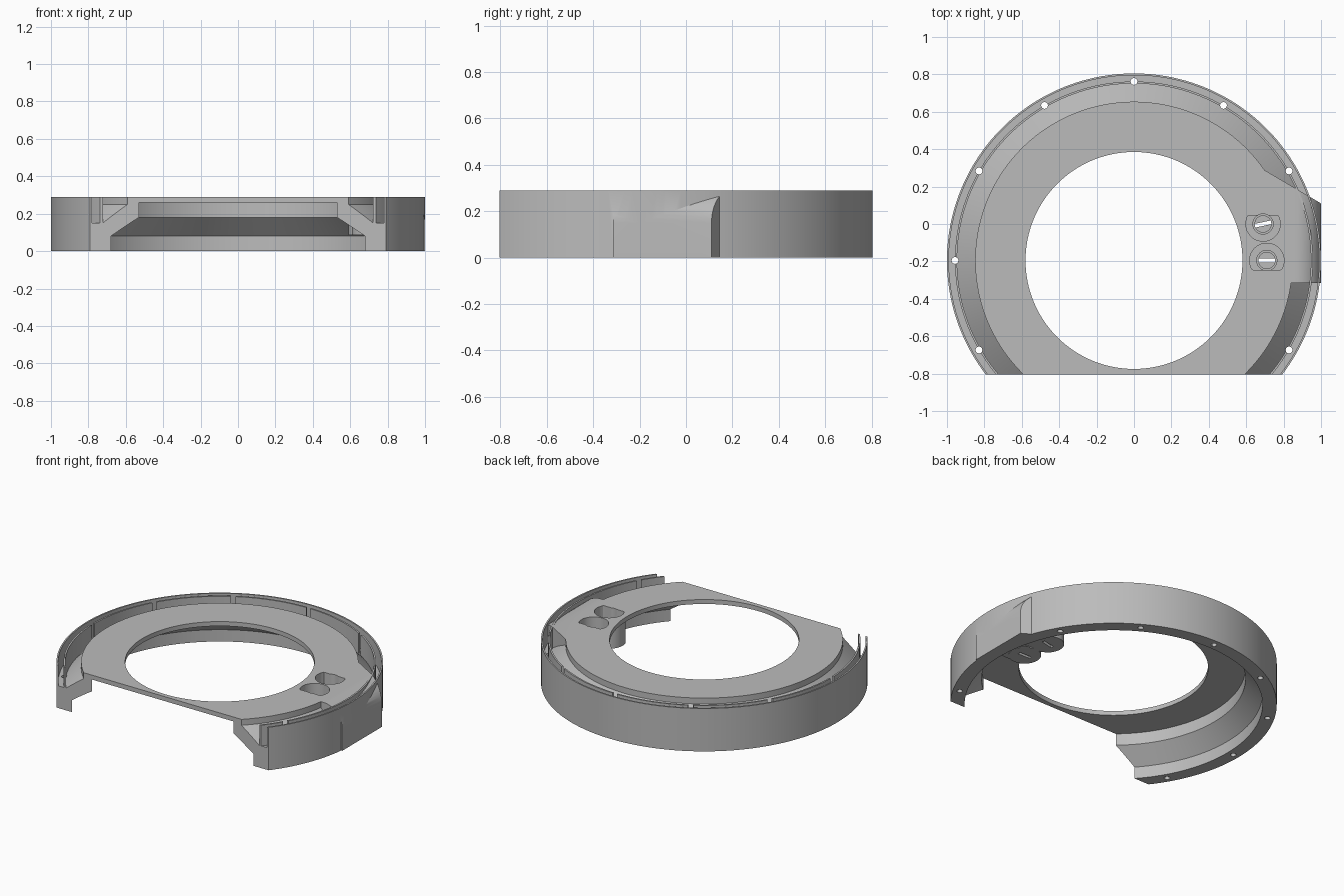
import bpy, bmesh
from math import sin, cos, pi, radians
from mathutils import Matrix

if "Cube" in bpy.data.objects:
    bpy.data.objects.remove(bpy.data.objects["Cube"], do_unlink=True)

CY = -0.195      # ring centre in y
TOP = 0.29

grey = bpy.data.materials.new("plain grey")
grey.use_nodes = True
grey.diffuse_color = (0.5, 0.5, 0.5, 1)
grey.node_tree.nodes["Principled BSDF"].inputs["Base Color"].default_value = (0.5, 0.5, 0.5, 1)


def finish(name, bm):
    bmesh.ops.recalc_face_normals(bm, faces=bm.faces[:])
    mesh = bpy.data.meshes.new(name)
    bm.to_mesh(mesh)
    bm.free()
    mesh.materials.append(grey)
    ob = bpy.data.objects.new(name, mesh)
    bpy.context.collection.objects.link(ob)
    return ob


def lathe(name, profile, steps=180):
    """Closed (radius, z) profile turned about the ring axis."""
    bm = bmesh.new()
    rings = []
    for i in range(steps):
        a = 2 * pi * i / steps
        rings.append([bm.verts.new((r * cos(a), CY + r * sin(a), z)) for r, z in profile])
    n = len(profile)
    for i in range(steps):
        p, q = rings[i], rings[(i + 1) % steps]
        for j in range(n):
            k = (j + 1) % n
            bm.faces.new((p[j], q[j], q[k], p[k]))
    return finish(name, bm)


def prism(name, points, z0, z1, round_x=None, radius=0.0):
    """Extruded outline; the top edge lying at round_x can be rounded."""
    bm = bmesh.new()
    low = [bm.verts.new((x, y, z0)) for x, y in points]
    high = [bm.verts.new((x, y, z1)) for x, y in points]
    bm.faces.new(low[::-1])
    bm.faces.new(high)
    n = len(points)
    for i in range(n):
        k = (i + 1) % n
        bm.faces.new((low[i], low[k], high[k], high[i]))
    if round_x is not None:
        edges = [e for e in bm.edges
                 if all(abs(v.co.x - round_x) < 1e-4 and v.co.z > z1 - 1e-4 for v in e.verts)]
        bmesh.ops.bevel(bm, geom=edges, offset=radius, segments=12, profile=0.5, affect='EDGES')
    return finish(name, bm)


def circle(x, y, r, steps=48, low=-9, high=9):
    """Circle outline, with y clamped to make a flat side."""
    pts = [(x + r * cos(2 * pi * i / steps), y + r * sin(2 * pi * i / steps)) for i in range(steps)]
    return [(px, min(high, max(low, py))) for px, py in pts]


def bar(x, y, length, width, angle=0.0):
    rot = Matrix.Rotation(angle, 2)
    out = []
    for sx, sy in ((-1, -1), (1, -1), (1, 1), (-1, 1)):
        dx, dy = sx * length / 2, sy * width / 2
        out.append((x + rot[0][0] * dx + rot[0][1] * dy, y + rot[1][0] * dx + rot[1][1] * dy))
    return out


def combine(ob, tool, operation, keep=False):
    mod = ob.modifiers.new("join", 'BOOLEAN')
    mod.operation, mod.object, mod.solver = operation, tool, 'EXACT'
    bpy.context.view_layer.update()
    graph = bpy.context.evaluated_depsgraph_get()
    mesh = bpy.data.meshes.new_from_object(ob.evaluated_get(graph))
    ob.modifiers.clear()
    ob.data = mesh
    if not keep:
        bpy.data.objects.remove(tool, do_unlink=True)


# Ring housing: top plate, stepped inner wall, outer pocket and thin rim walls
housing = lathe("ring_housing", [
    (0.58, 0.26), (0.808, 0.26), (0.808, 0.18), (0.913, 0.08), (0.913, 0), (1, 0),
    (1, TOP), (0.99, TOP), (0.99, 0.15), (0.957, 0.15), (0.957, TOP), (0.946, TOP),
    (0.946, 0.15), (0.849, 0.25), (0.849, TOP), (0.58, TOP)])

# Side block with rounded outer edge, hollowed along the inner wall
block = prism("side_block", [(0.70, 0.287), (0.65, -0.315), (1, -0.315), (1, 0.11)],
              0, TOP, round_x=1, radius=0.14)
cavity = lathe("cavity", [(0.2, -0.1), (0.918, -0.1), (0.918, 0.084), (0.813, 0.184),
                          (0.813, 0.265), (0.2, 0.265)])
combine(block, cavity, 'DIFFERENCE')
combine(housing, block, 'UNION')

# Screw seats: x, y, flat limits in y, slot angle
seats = [(0.69, 0.0, -9, 0.045, radians(12)), (0.71, -0.195, -0.245, 9, 0.0)]

# Bosses under the plate
for x, y, low, high, turn in seats:
    combine(housing, prism("boss", circle(x, y, 0.1), 0.085, 0.275), 'UNION')
    combine(housing, prism("boss_web", bar(x + 0.085, y, 0.17, 0.19), 0.087, 0.273), 'UNION')

# Pockets, screw bores and slotted screws
for i, (x, y, low, high, turn) in enumerate(seats):
    combine(housing, prism("pocket", circle(x, y, 0.092, low=low, high=high), 0.165, 0.5), 'DIFFERENCE')
    combine(housing, prism("bore", circle(x, y, 0.054), 0.12, 0.4), 'DIFFERENCE')
    screw = prism("screw_%d" % (i + 1), circle(x, y, 0.046), 0.11, 0.175)
    slot = prism("slot", bar(x, y, 0.088, 0.02, turn), 0, 0.4)
    combine(screw, slot, 'DIFFERENCE', keep=True)
    combine(housing, slot, 'DIFFERENCE')

# Vertical pin holes through the rim
for deg in range(-120, 121, 30):
    if deg == 90:
        continue
    a = radians(deg)
    hole = prism("hole", circle(0.957 * sin(a), CY + 0.957 * cos(a), 0.018, 20), -0.1, 0.5)
    combine(housing, hole, 'DIFFERENCE')

# Straight front cut
combine(housing, prism("front_cut", [(-2, -2), (2, -2), (2, -0.805), (-2, -0.805)], -1, 1), 'DIFFERENCE')

# Smooth curved walls, keep edges sharp
bpy.ops.object.select_all(action='DESELECT')
for ob in bpy.context.collection.objects:
    if ob.name.startswith(("ring_housing", "screw_")):
        ob.select_set(True)
        bpy.context.view_layer.objects.active = ob
bpy.ops.object.shade_smooth_by_angle(angle=radians(25))
